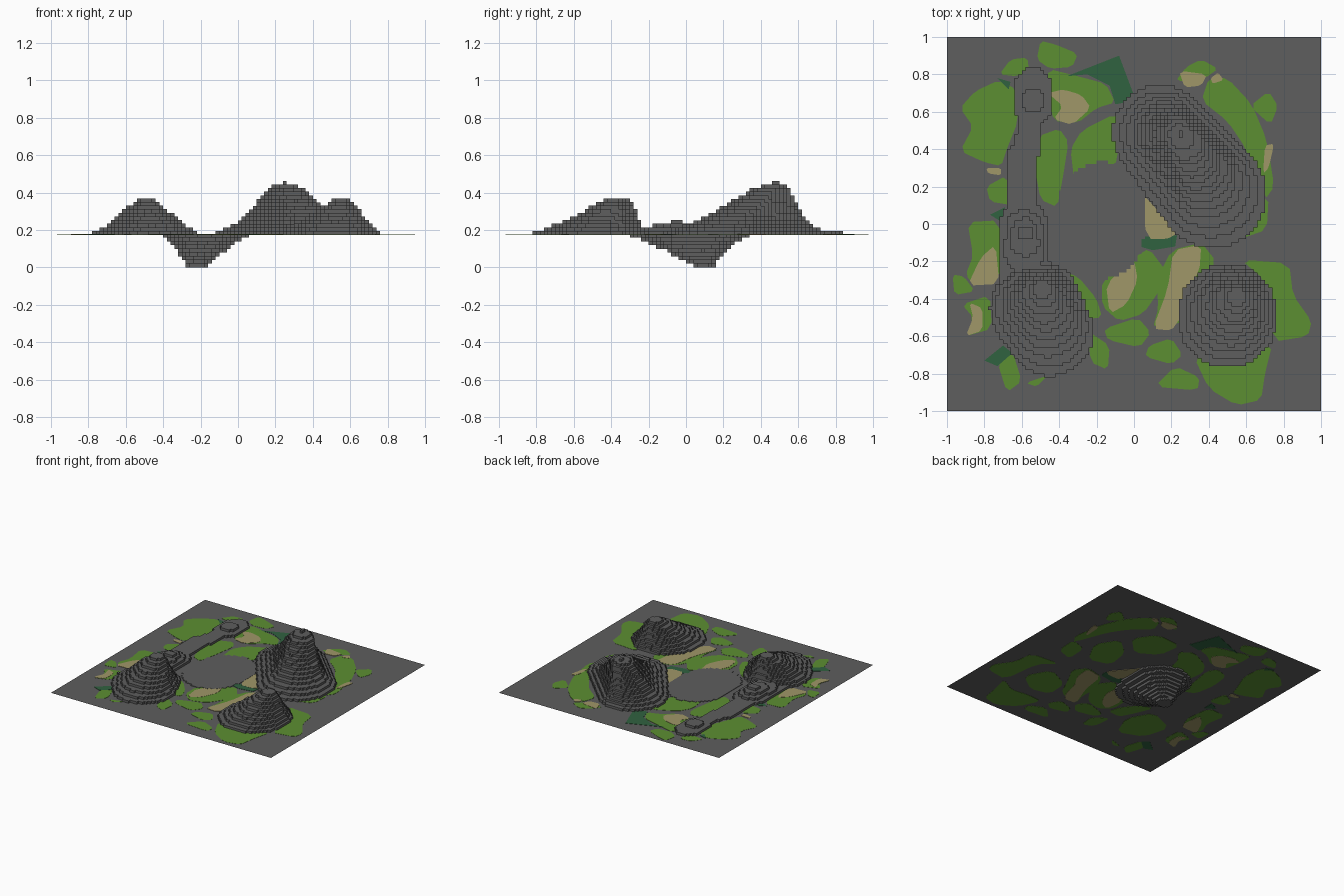
import bpy, bmesh
from mathutils import Vector

if "Cube" in bpy.data.objects:
    bpy.data.objects.remove(bpy.data.objects["Cube"])

GROUND = 0.176
CELL = 0.02


def material(name, rgb):
    m = bpy.data.materials.new(name)
    m.diffuse_color = (*rgb, 1)
    m.use_nodes = True
    m.node_tree.nodes["Principled BSDF"].inputs["Base Color"].default_value = m.diffuse_color
    return m


GREY = material("rock grey", (0.112, 0.112, 0.112))
GREEN = material("grass green", (0.107, 0.275, 0.032))
TAN = material("sand tan", (0.35, 0.31, 0.138))
DARK = material("forest green", (0.03, 0.122, 0.051))


def finish(name, bm, mat):
    me = bpy.data.meshes.new(name)
    bm.to_mesh(me)
    bm.free()
    me.materials.append(mat)
    ob = bpy.data.objects.new(name, me)
    bpy.context.collection.objects.link(ob)
    return ob


def curve_at(table, t):
    for (t0, v0), (t1, v1) in zip(table, table[1:]):
        if t <= t1:
            return v0 + (v1 - v0) * (t - t0) / (t1 - t0)
    return table[-1][1]


def mound_levels(levels, a, ra, b, rb, peak, count, profile):
    """Fill cells with layer counts: a two-ended oval outline shrinking to the peak."""
    a, b, peak = Vector(a), Vector(b), Vector(peak)
    for k in range(count):
        t = k / max(1, count - 1)
        f = curve_at(profile, t)
        p, q = a.lerp(peak, t), b.lerp(peak, t)
        d = q - p
        for i in range(100):
            for j in range(100):
                c = Vector((-1 + CELL * (i + 0.5), -1 + CELL * (j + 0.5)))
                s = max(0, min(1, (c - p).dot(d) / max(d.length_squared, 1e-9)))
                if (c - p - d * s).length <= (ra + (rb - ra) * s) * f:
                    levels[i, j] = max(levels.get((i, j), 0), k + 1)


def terraces(name, levels, z0, dz, lid=False):
    """Stepped surface from a cell layer map."""
    bm = bmesh.new()
    cache = {}

    def v(i, j, k):
        if (i, j, k) not in cache:
            cache[i, j, k] = bm.verts.new((-1 + CELL * i, -1 + CELL * j, z0 + dz * k))
        return cache[i, j, k]

    def quad(*corners):
        vs = [v(*c) for c in corners]
        bm.faces.new(vs if dz > 0 else vs[::-1])

    for (i, j), n in levels.items():
        quad((i, j, n), (i + 1, j, n), (i + 1, j + 1, n), (i, j + 1, n))
        if lid:
            quad((i, j, 0), (i, j + 1, 0), (i + 1, j + 1, 0), (i + 1, j, 0))
        sides = (((0, -1), (0, 0), (1, 0)), ((1, 0), (1, 0), (1, 1)),
                 ((0, 1), (1, 1), (0, 1)), ((-1, 0), (0, 1), (0, 0)))
        for (di, dj), p, q in sides:
            for k in range(levels.get((i + di, j + dj), 0), n):
                pi, pj, qi, qj = i + p[0], j + p[1], i + q[0], j + q[1]
                quad((pi, pj, k), (qi, qj, k), (qi, qj, k + 1), (pi, pj, k + 1))
    return finish(name, bm, GREY)


# Ground sheet
bm = bmesh.new()
bmesh.ops.create_grid(bm, x_segments=1, y_segments=1, size=1)
bmesh.ops.translate(bm, verts=bm.verts, vec=(0, 0, GROUND))
finish("ground", bm, GREY)

# Hills
STEEP = [(0, 1), (.1, .83), (.25, .62), (.5, .46), (.67, .39), (.88, .3), (.96, .17), (1, .05)]
ROUND = [(0, 1), (.25, .76), (.5, .57), (.8, .37), (1, .18)]
FLAT = [(0, 1), (1, .65)]
LOW = [(0, 1), (1, .3)]

hill = {}
mound_levels(hill, (.14, .485), .255, (.42, .16), .29, (.25, .48), 15, STEEP)
terraces("large_hill", hill, GROUND, 0.0191)

hill = {}
mound_levels(hill, (.5, -.51), .26, (.5, -.47), .26, (.55, -.39), 10, ROUND)
terraces("right_hill", hill, GROUND, 0.0194)

# Left hill with its low ridge
hill = {}
mound_levels(hill, (-.52, -.45), .25, (-.45, -.58), .232, (-.49, -.35), 10, ROUND)
mound_levels(hill, (-.59, -.01), .13, (-.59, -.2), .14, (-.58, -.05), 4, LOW)
mound_levels(hill, (-.54, .73), .105, (-.54, .64), .105, (-.54, .66), 1, FLAT)
mound_levels(hill, (-.54, .71), .07, (-.54, .62), .07, (-.54, .66), 2, [(0, 1), (1, 1)])
mound_levels(hill, (-.56, .56), .06, (-.57, .4), .07, (-.56, .5), 1, FLAT)
mound_levels(hill, (-.6, .34), .09, (-.6, .05), .085, (-.6, .2), 1, FLAT)
terraces("left_hill_and_ridge", hill, GROUND, 0.0194)

# Lake: flat surface with a stepped bowl below
BOWL = [(0, 1), (.2, .77), (.5, .54), (.9, .3), (1, .26)]
lake = {}
mound_levels(lake, (-.17, .1), .232, (-.18, -.065), .23, (-.22, .095), 9, BOWL)
terraces("lake_bowl", lake, 0.18, -0.02, lid=True)

# Painted ground patches: thin plates showing on both sides of the sheet
plates = {GREEN: (bmesh.new(), .0015), DARK: (bmesh.new(), .0022), TAN: (bmesh.new(), .003)}


def patch(mat, *pts):
    bm, h = plates[mat]
    pts = [Vector(p) for p in pts]
    if mat is not DARK:  # round the corners
        pts = [p.lerp(q, s) for p, q in zip(pts, pts[1:] + pts[:1]) for s in (.18, .82)]
    bottom = [bm.verts.new((p.x, p.y, GROUND - h)) for p in pts]
    face = bm.faces.new(bottom)
    ext = bmesh.ops.extrude_face_region(bm, geom=[face], use_keep_orig=True)["geom"]
    for e in ext:
        if isinstance(e, bmesh.types.BMVert):
            e.co.z += 2 * h


# grass, back edge and left side
patch(GREEN, (-.5, .98), (-.42, .96), (-.3, .91), (-.33, .84), (-.45, .83), (-.52, .88))
patch(GREEN, (-.72, .8), (-.66, .88), (-.57, .89), (-.56, .81), (-.63, .79))
patch(GREEN, (-.93, .62), (-.85, .71), (-.72, .77), (-.63, .72), (-.62, .55), (-.68, .4), (-.71, .31),
      (-.8, .33), (-.93, .39), (-.86, .52))
patch(GREEN, (-.46, .83), (-.3, .79), (-.15, .75), (-.1, .65), (-.2, .62), (-.3, .54), (-.43, .55), (-.46, .7))
patch(GREEN, (-.34, .4), (-.28, .5), (-.1, .59), (0, .52), (-.08, .42), (-.1, .31), (-.2, .33), (-.32, .24))
patch(GREEN, (-.51, .47), (-.4, .51), (-.35, .44), (-.38, .25), (-.41, .09), (-.5, .13), (-.53, .3))
patch(GREEN, (-.79, .2), (-.68, .26), (-.65, .1), (-.77, .12))
patch(GREEN, (-.89, .01), (-.72, .02), (-.69, -.25), (-.85, -.34), (-.9, -.27), (-.86, -.17))
patch(GREEN, (-.97, -.27), (-.91, -.28), (-.85, -.36), (-.96, -.38))
patch(GREEN, (-.92, -.43), (-.77, -.38), (-.76, -.56), (-.9, -.6), (-.86, -.5))
patch(GREEN, (-.73, -.74), (-.65, -.68), (-.6, -.84), (-.68, -.9))
patch(GREEN, (-.58, -.85), (-.46, -.81), (-.52, -.87))
# grass, front and middle
patch(GREEN, (-.25, -.57), (-.13, -.65), (-.14, -.78), (-.23, -.74))
patch(GREEN, (-.4, -.25), (-.3, -.28), (-.2, -.4), (-.17, -.5), (-.28, -.51), (-.34, -.4))
patch(GREEN, (-.17, -.3), (0, -.18), (.08, -.13), (.17, -.25), (.14, -.35), (.05, -.48), (-.08, -.52), (-.17, -.44))
patch(GREEN, (-.16, -.56), (.02, -.5), (.09, -.58), (.03, -.66), (-.14, -.62))
patch(GREEN, (.12, -.3), (.2, -.14), (.36, -.1), (.44, -.2), (.36, -.35), (.28, -.52), (.1, -.56), (.13, -.45))
patch(GREEN, (.08, -.65), (.2, -.61), (.26, -.7), (.2, -.75), (.06, -.71))
patch(GREEN, (.11, -.87), (.22, -.76), (.35, -.82), (.34, -.89))
patch(GREEN, (.32, -.71), (.45, -.7), (.6, -.72), (.74, -.64), (.7, -.8), (.68, -.94), (.55, -.97), (.4, -.88))
# grass, right side
patch(GREEN, (.57, -.19), (.83, -.21), (.85, -.38), (.95, -.52), (.93, -.6), (.74, -.63), (.7, -.3))
patch(GREEN, (.4, .78), (.5, .78), (.63, .64), (.71, .45), (.75, .2), (.7, .13), (.6, .4), (.5, .55), (.36, .66))
patch(GREEN, (.62, .63), (.72, .71), (.77, .63), (.73, .53))
patch(GREEN, (.28, .84), (.36, .88), (.45, .83), (.38, .78), (.22, .76))
patch(GREEN, (.58, .1), (.72, .15), (.71, -.03), (.57, -.08))
# grass under the hills, seen from below
patch(GREEN, (.05, .6), (.28, .62), (.4, .45), (.25, .3), (.08, .4))
patch(GREEN, (.3, .25), (.45, .38), (.56, .2), (.45, .0), (.27, .05))
patch(GREEN, (.35, -.4), (.55, -.3), (.66, -.5), (.5, -.62), (.34, -.58))
patch(GREEN, (-.68, -.4), (-.45, -.3), (-.34, -.5), (-.42, -.7), (-.62, -.62))
# sand
patch(TAN, (-.46, .7), (-.38, .72), (-.28, .69), (-.23, .62), (-.33, .53), (-.43, .56), (-.38, .63))
patch(TAN, (-.79, .3), (-.71, .3), (-.71, .26), (-.78, .27))
patch(TAN, (-.82, -.18), (-.74, -.11), (-.72, -.32), (-.89, -.33))
patch(TAN, (-.88, -.42), (-.81, -.45), (-.81, -.57), (-.9, -.6), (-.86, -.5))
patch(TAN, (-.15, -.32), (0, -.19), (.02, -.3), (-.04, -.43), (-.13, -.48))
patch(TAN, (.21, -.14), (.36, -.11), (.35, -.25), (.28, -.36), (.25, -.5), (.2, -.57), (.1, -.56), (.18, -.35))
patch(TAN, (.03, .18), (.12, .08), (.23, -.05), (.18, -.08), (.07, -.08))
patch(TAN, (.7, .42), (.75, .43), (.72, .3), (.69, .27))
patch(TAN, (.24, .82), (.39, .8), (.36, .74), (.27, .73))
patch(TAN, (.41, .78), (.45, .81), (.48, .77), (.42, .75))
# forest
patch(DARK, (-.36, .79), (-.08, .9), (.01, .66), (-.1, .64), (-.13, .74), (-.25, .8))
patch(DARK, (.02, -.07), (.23, -.06), (.22, -.12), (.1, -.14), (.03, -.12))
patch(DARK, (-.8, -.73), (-.7, -.65), (-.65, -.69), (-.73, -.76))
patch(DARK, (-.77, .05), (-.69, .09), (-.69, .0))
patch(DARK, (-.73, .78), (-.66, .76), (-.67, .72))

for mat, (bm, h) in plates.items():
    bmesh.ops.recalc_face_normals(bm, faces=bm.faces)
    finish({GREEN: "grass_patches", DARK: "forest_patches", TAN: "sand_patches"}[mat], bm, mat)
